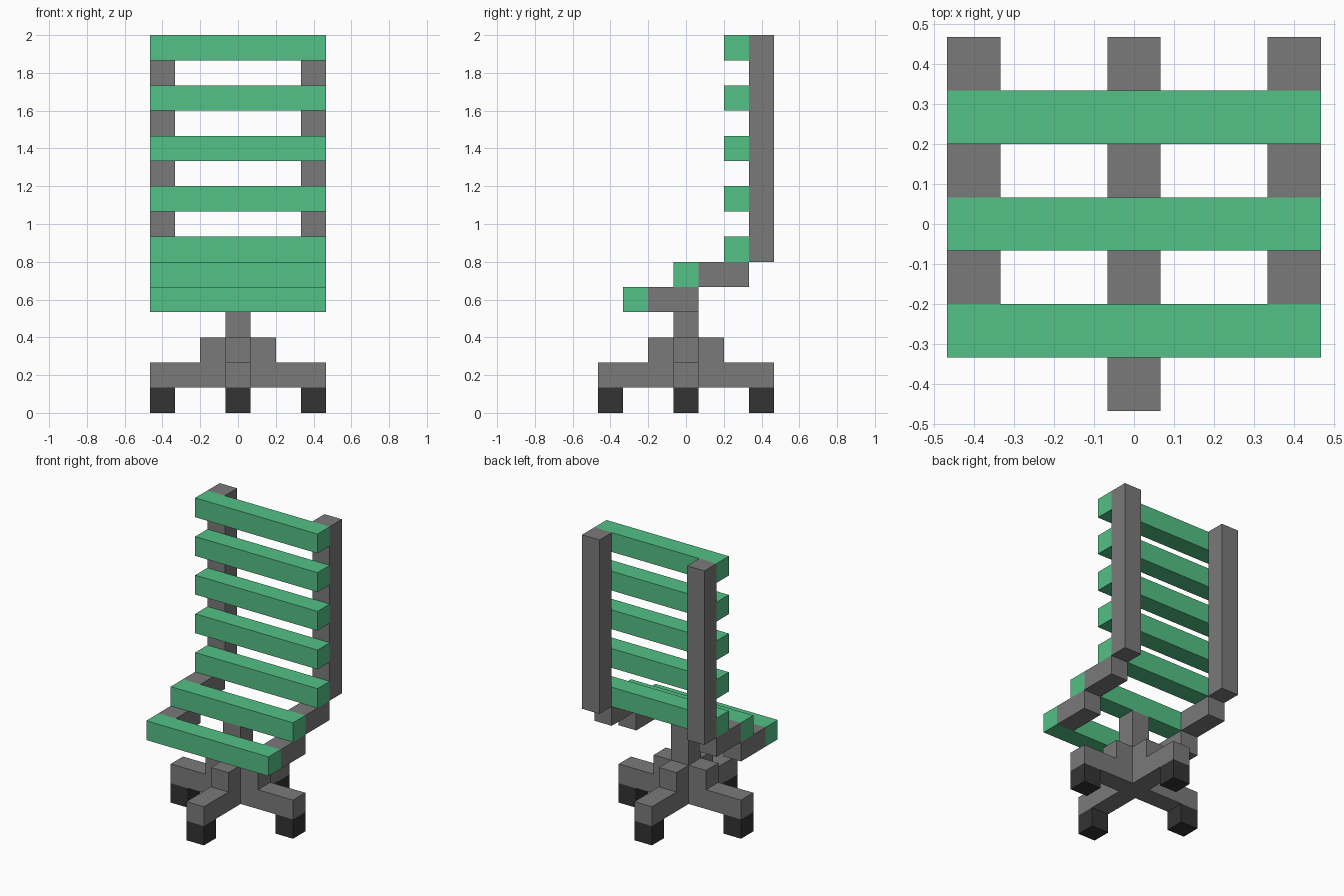
import bpy, bmesh, math
from mathutils import Matrix

if "Cube" in bpy.data.objects:
    bpy.data.objects.remove(bpy.data.objects["Cube"], do_unlink=True)

U = 2 / 15  # one block


def material(name, rgb):
    m = bpy.data.materials.new(name)
    m.use_nodes = True
    col = (*rgb, 1)
    m.diffuse_color = col
    bsdf = next(n for n in m.node_tree.nodes if n.type == 'BSDF_PRINCIPLED')
    bsdf.inputs["Base Color"].default_value = col
    bsdf.inputs["Roughness"].default_value = 0.8
    return m


green = material("green slat", (0.087, 0.533, 0.238))
grey = material("grey frame", (0.195, 0.195, 0.195))
black = material("dark wheel", (0.033, 0.033, 0.033))


def prism(name, profile, x0, x1, mat, turn=0):
    """Extrude a (y, z) profile from x0 to x1, in blocks, then turn it about z."""
    bm = bmesh.new()
    face = bm.faces.new([bm.verts.new((x0, y, z)) for y, z in profile])
    out = bmesh.ops.extrude_face_region(bm, geom=[face])
    verts = [v for v in out["geom"] if isinstance(v, bmesh.types.BMVert)]
    bmesh.ops.translate(bm, vec=(x1 - x0, 0, 0), verts=verts)
    bmesh.ops.transform(bm, matrix=Matrix.Rotation(turn, 4, 'Z') @ Matrix.Scale(U, 4),
                        verts=bm.verts)
    bmesh.ops.recalc_face_normals(bm, faces=bm.faces)
    mesh = bpy.data.meshes.new(name)
    bm.to_mesh(mesh)
    bm.free()
    mesh.materials.append(mat)
    ob = bpy.data.objects.new(name, mesh)
    bpy.context.collection.objects.link(ob)
    return ob


def box(name, x0, x1, y0, y1, z0, z1, mat, turn=0):
    return prism(name, [(y0, z0), (y1, z0), (y1, z1), (y0, z1)], x0, x1, mat, turn)


# Central column, running from the leg cross up to the seat
box("column", -0.5, 0.5, -0.5, 0.5, 1, 5, grey)

# Four stepped legs, each with a wheel at its end
leg = [(-0.5, 1), (-3.5, 1), (-3.5, 2), (-1.5, 2), (-1.5, 3), (-0.5, 3)]
for i, side in enumerate(("front", "left", "back", "right")):
    turn = i * math.pi / 2
    prism(side + "_leg", leg, -0.5, 0.5, grey, turn)
    box(side + "_wheel", -0.5, 0.5, -3.5, -2.5, 0, 1, black, turn)

# Seat rails and back posts on both sides
for side, x in (("left", 3), ("right", -3)):
    box(side + "_front_seat_rail", x - 0.5, x + 0.5, -1.5, 0.5, 4, 5, grey)
    box(side + "_rear_seat_rail", x - 0.5, x + 0.5, 0.5, 2.5, 5, 6, grey)
    box(side + "_back_post", x - 0.5, x + 0.5, 2.5, 3.5, 6, 15, grey)

# Seat slats
box("front_seat_slat", -3.5, 3.5, -2.5, -1.5, 4, 5, green)
box("middle_seat_slat", -3.5, 3.5, -0.5, 0.5, 5, 6, green)

# Backrest slats
for i in range(5):
    z = 6 + 2 * i
    box(f"back_slat_{i + 1}", -3.5, 3.5, 1.5, 2.5, z, z + 1, green)
